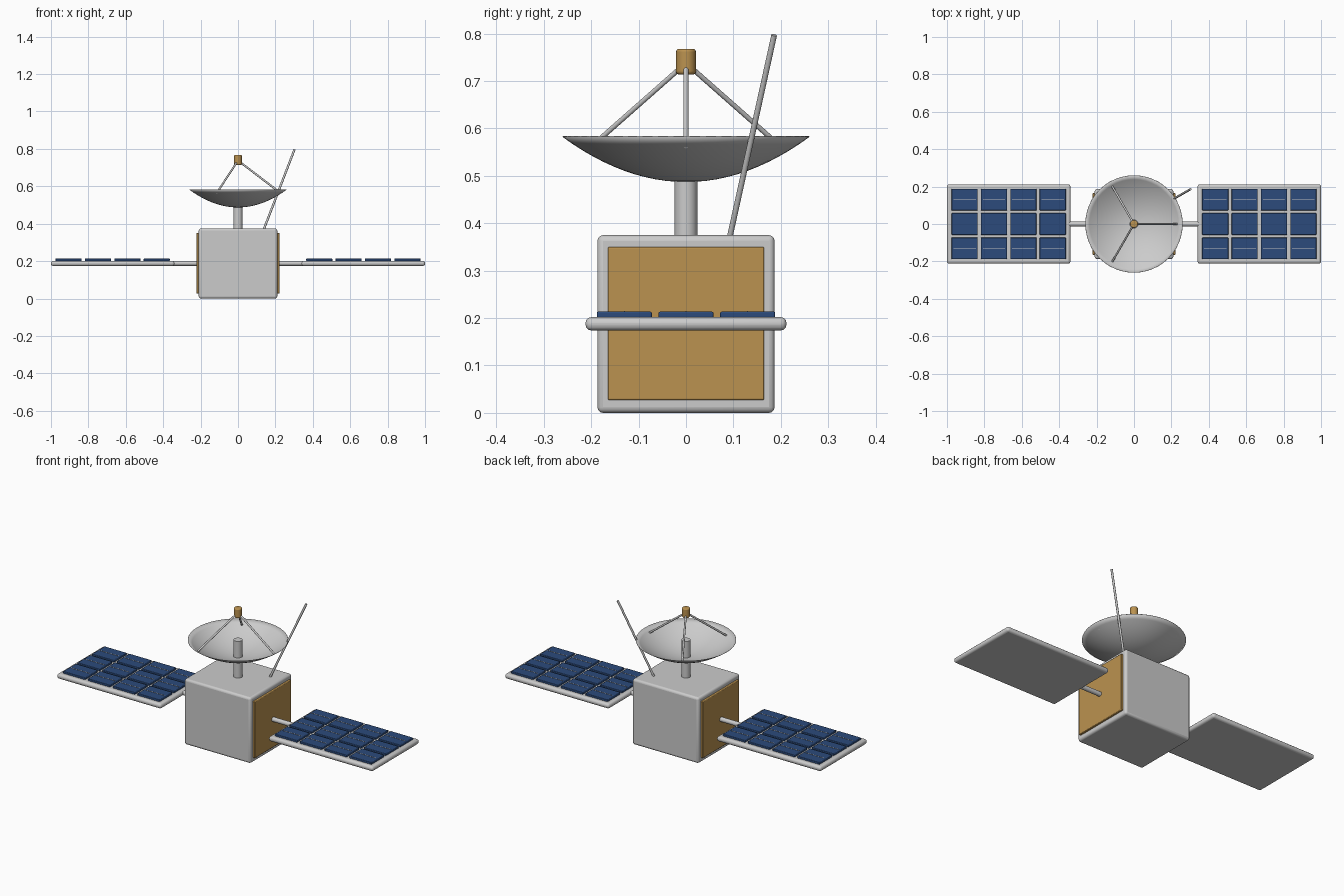
import bpy, bmesh, math
from mathutils import Vector

if "Cube" in bpy.data.objects:
    bpy.data.objects.remove(bpy.data.objects["Cube"])


def material(name, rgb):
    m = bpy.data.materials.new(name)
    m.diffuse_color = (*rgb, 1)
    m.use_nodes = True
    m.node_tree.nodes["Principled BSDF"].inputs["Base Color"].default_value = m.diffuse_color
    return m


gold = material("gold_foil", (0.50, 0.29, 0.08))
blue = material("cell_blue", (0.025, 0.07, 0.20))


def finish(name, bm, mat=None, bevel=0, segs=3):
    me = bpy.data.meshes.new(name)
    bm.to_mesh(me)
    bm.free()
    ob = bpy.data.objects.new(name, me)
    bpy.context.collection.objects.link(ob)
    if mat:
        me.materials.append(mat)
    if bevel:
        b = ob.modifiers.new("bevel", 'BEVEL')
        b.width, b.segments = bevel, segs
        b.limit_method = 'ANGLE'
    bpy.context.view_layer.objects.active = ob
    bpy.ops.object.select_all(action='DESELECT')
    ob.select_set(True)
    bpy.ops.object.shade_smooth_by_angle(angle=math.radians(35))
    return ob


def add_box(bm, lo, hi):
    lo, hi = Vector(lo), Vector(hi)
    vs = bmesh.ops.create_cube(bm, size=1)["verts"]
    bmesh.ops.scale(bm, vec=hi - lo, verts=vs)
    bmesh.ops.translate(bm, vec=(lo + hi) / 2, verts=vs)


def box(name, lo, hi, mat=None, bevel=0, segs=3):
    bm = bmesh.new()
    add_box(bm, lo, hi)
    return finish(name, bm, mat, bevel, segs)


def rod(name, a, b, r, mat=None, sides=16, bevel=0):
    a, b = Vector(a), Vector(b)
    bm = bmesh.new()
    vs = bmesh.ops.create_cone(bm, cap_ends=True, segments=sides, radius1=r,
                               radius2=r, depth=(b - a).length)["verts"]
    bmesh.ops.rotate(bm, matrix=(b - a).to_track_quat('Z', 'Y').to_matrix(), verts=vs)
    bmesh.ops.translate(bm, vec=(a + b) / 2, verts=vs)
    return finish(name, bm, mat, bevel)


# main body
box("body", (-0.21, -0.187, 0), (0.21, 0.187, 0.375), bevel=0.012)

# foil, boom and solar wing on each side
for s, side in ((1, "right"), (-1, "left")):
    box(f"foil_{side}", (min(s * 0.205, s * 0.222), -0.165, 0.027),
        (max(s * 0.205, s * 0.222), 0.165, 0.35), gold, 0.003, 2)
    rod(f"boom_{side}", (s * 0.2, 0, 0.188), (s * 0.36, 0, 0.188), 0.013)
    cx, cy = s * 0.67, 0
    box(f"wing_{side}", (cx - 0.33, -0.212, 0.174), (cx + 0.33, 0.212, 0.202), bevel=0.012)
    # solar cells with a thin conductor line on each
    cells, lines = bmesh.new(), bmesh.new()
    for i in range(4):
        for j in range(3):
            x, y = cx + (i - 1.5) * 0.157, (j - 1) * 0.13
            add_box(cells, (x - 0.07, y - 0.058, 0.200), (x + 0.07, y + 0.058, 0.2135))
            add_box(lines, (x - 0.06, y - 0.0012, 0.212), (x + 0.06, y + 0.0012, 0.215))
    finish(f"solar_cells_{side}", cells, blue, 0.003, 2)
    finish(f"conductor_lines_{side}", lines)

# dish mast
rod("mast", (0, 0, 0.37), (0, 0, 0.584), 0.024, sides=24)


# parabolic dish
def dish_z(r):
    return 0.488 + 0.095 * (r / 0.26) ** 2


bm = bmesh.new()
prof = [bm.verts.new((0.26 * i / 12, 0, dish_z(0.26 * i / 12))) for i in range(13)]
edges = [bm.edges.new(p) for p in zip(prof, prof[1:])]
bmesh.ops.spin(bm, geom=prof + edges, cent=(0, 0, 0), axis=(0, 0, 1),
               angle=2 * math.pi, steps=48)
bmesh.ops.remove_doubles(bm, verts=bm.verts, dist=1e-5)
bmesh.ops.recalc_face_normals(bm, faces=bm.faces)
if sum(f.normal.z for f in bm.faces) < 0:
    bmesh.ops.reverse_faces(bm, faces=bm.faces)
dish = finish("dish", bm)
sol = dish.modifiers.new("thickness", 'SOLIDIFY')
sol.thickness, sol.offset = 0.002, 0

# feed horn and its three struts
rod("feed_horn", (0, 0, 0.714), (0, 0, 0.768), 0.021, gold, 20, 0.006)
for k in range(3):
    a = k * 2 * math.pi / 3
    rod(f"feed_strut_{k + 1}", (0.23 * math.cos(a), 0.23 * math.sin(a), dish_z(0.23)),
        (0, 0, 0.738), 0.0053, sides=12)

# whip antenna
rod("whip_antenna", (0.136, 0.091, 0.365), (0.302, 0.186, 0.797), 0.006, sides=12)
